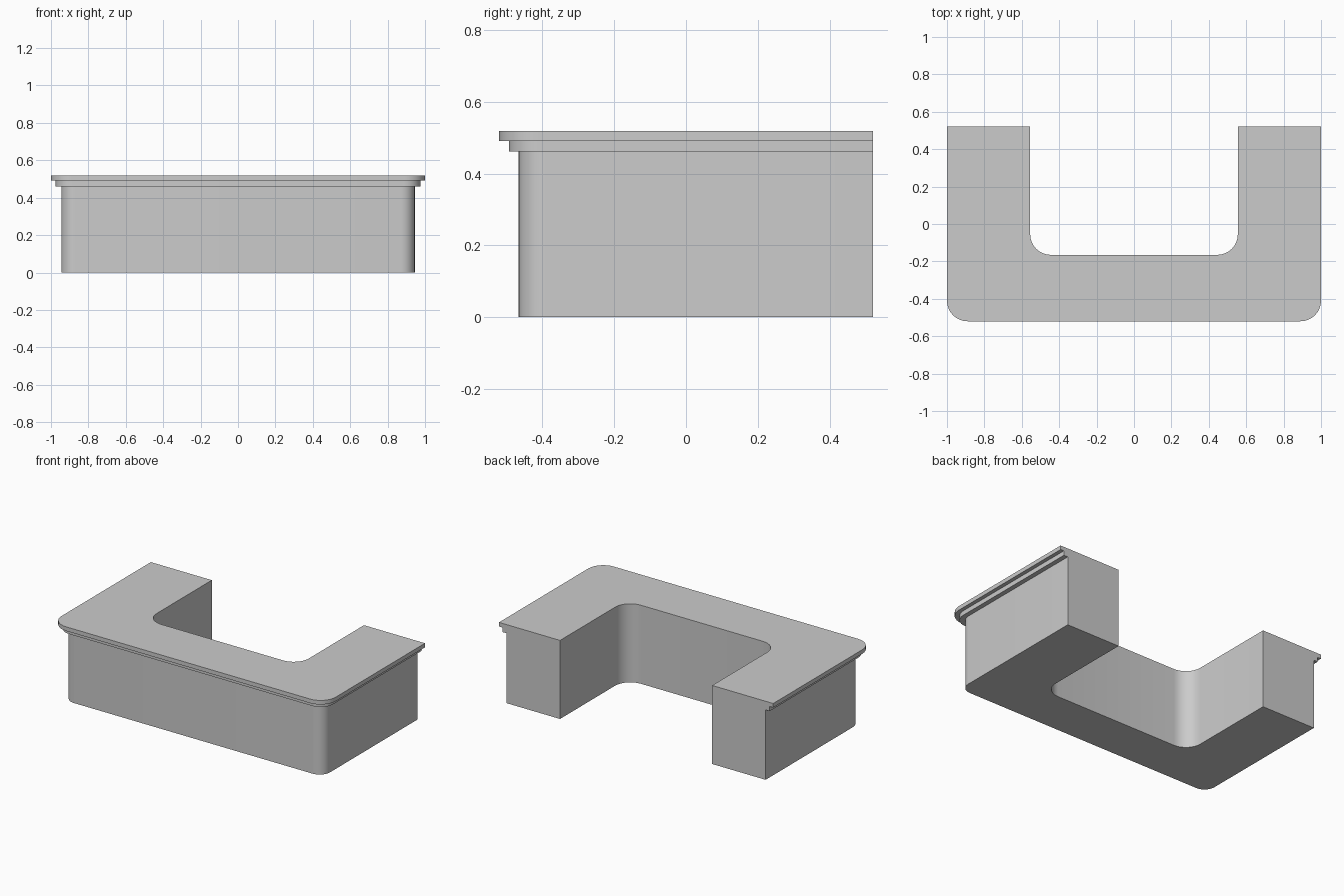
import bpy, bmesh, math

if "Cube" in bpy.data.objects:
    bpy.data.objects.remove(bpy.data.objects["Cube"])

BACK = 0.52      # flat ends of both wings
SEGS = 8         # segments per rounded corner


def u_path(half_x, front_y, radius):
    """U-shaped path from the left wing end, round the front, to the right wing end."""
    right = [(half_x, BACK)]
    for i in range(SEGS + 1):
        a = -math.pi / 2 * i / SEGS
        right.append((half_x - radius + radius * math.cos(a),
                      front_y + radius + radius * math.sin(a)))
    left = [(-x, y) for x, y in right]
    return left + right[::-1]


# Cross-section of the counter: (half width, front y, corner radius, z)
section = [
    (0.555, -0.165, 0.11, 0.0),      # inner wall
    (0.555, -0.165, 0.11, 0.518),
    (1.0, -0.52, 0.11, 0.518),       # worktop lip
    (1.0, -0.52, 0.11, 0.491),
    (0.975, -0.493, 0.09, 0.491),    # trim strip
    (0.975, -0.493, 0.09, 0.461),
    (0.945, -0.466, 0.075, 0.461),   # body
    (0.945, -0.466, 0.075, 0.0),
]

# Sweep the cross-section along the U
bm = bmesh.new()
rails = [[bm.verts.new((x, y, z)) for x, y in u_path(hx, fy, r)]
         for hx, fy, r, z in section]
for k, rail in enumerate(rails):
    other = rails[(k + 1) % len(rails)]
    for i in range(len(rail) - 1):
        bm.faces.new((rail[i], rail[i + 1], other[i + 1], other[i]))

# Flat wing ends
for end in (0, -1):
    bm.faces.new([rail[end] for rail in rails])
bmesh.ops.recalc_face_normals(bm, faces=bm.faces)

mesh = bpy.data.meshes.new("u_shaped_counter")
bm.to_mesh(mesh)
bm.free()
counter = bpy.data.objects.new("u_shaped_counter", mesh)
bpy.context.collection.objects.link(counter)

# Smooth corners, sharp ledges
bpy.context.view_layer.objects.active = counter
counter.select_set(True)
bpy.ops.object.shade_smooth_by_angle(angle=math.radians(30))
